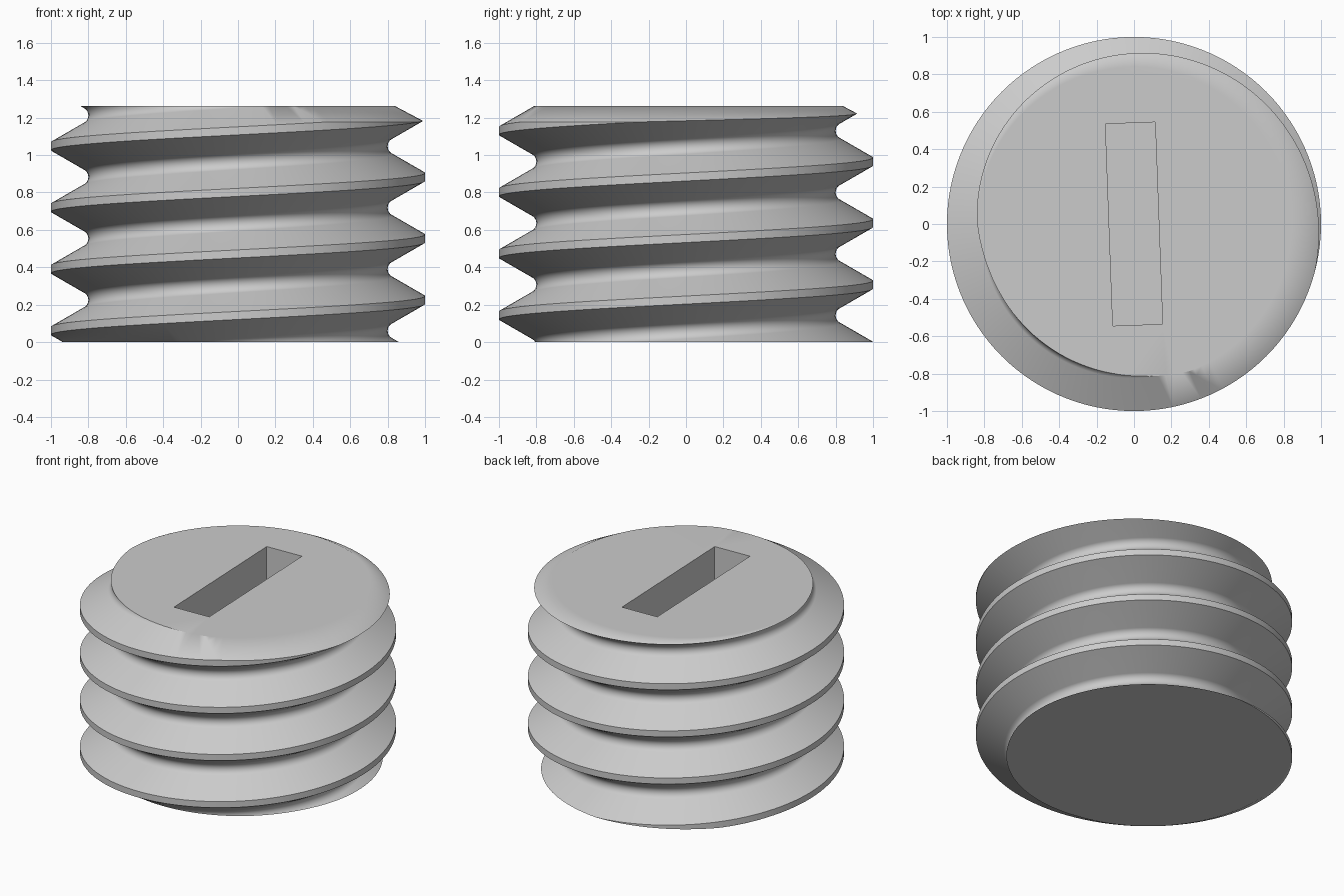
import bpy, bmesh, math
from mathutils import Vector

if "Cube" in bpy.data.objects:
    bpy.data.objects.remove(bpy.data.objects["Cube"])

PITCH, HEIGHT = 0.329, 1.262
CREST_Z = 0.225            # crest height at angle zero
FLAT = 0.0215              # half width of the crest flat
ROOT_R, FILLET = 0.80, 0.0487
SEG = 120                  # segments per turn

grey = bpy.data.materials.new("light_grey")
grey.diffuse_color = (0.6, 0.6, 0.6, 1)
grey.use_nodes = True
grey.node_tree.nodes["Principled BSDF"].inputs["Base Color"].default_value = grey.diffuse_color


def make(name, bm):
    bmesh.ops.recalc_face_normals(bm, faces=bm.faces)
    me = bpy.data.meshes.new(name)
    bm.to_mesh(me)
    bm.free()
    me.materials.append(grey)
    ob = bpy.data.objects.new(name, me)
    bpy.context.collection.objects.link(ob)
    return ob


# Thread profile over one pitch: crest flat, 30 degree flank, rounded root, flank
half = PITCH / 2
profile = [(1.0, -FLAT), (1.0, FLAT)]
for i in range(9):
    a = math.radians(-60 + 120 * i / 8)
    profile.append((ROOT_R + FILLET * (1 - math.cos(a)), half + FILLET * math.sin(a)))
profile.append((1.0, PITCH - FLAT))

# Threaded rod: profile swept along the helix, then trimmed flat at both ends
bm = bmesh.new()
rows = []
for j in range(-3 * SEG, 5 * SEG + 1):
    t = 2 * math.pi * j / SEG
    z0 = CREST_Z + PITCH * j / SEG
    rows.append([bm.verts.new((r * math.cos(t), r * math.sin(t), z0 + z)) for r, z in profile])
for a, b in zip(rows, rows[1:]):
    for k in range(len(profile) - 1):
        bm.faces.new((a[k], b[k], b[k + 1], a[k + 1]))
bmesh.ops.remove_doubles(bm, verts=bm.verts, dist=1e-5)
for z, n in ((0, -1), (HEIGHT + 0.1, 1)):
    bmesh.ops.bisect_plane(bm, geom=bm.verts[:] + bm.edges[:] + bm.faces[:], dist=1e-6,
                           plane_co=(0, 0, z), plane_no=(0, 0, n), clear_outer=True)
    rim = [e for e in bm.edges if e.is_boundary and all(abs(v.co.z - z) < 1e-4 for v in e.verts)]
    bmesh.ops.contextual_create(bm, geom=rim)
screw = make("threaded_plug", bm)

# Blank with the chamfered top
bm = bmesh.new()
rings = []
for r, z in ((1.1, -0.2), (1.1, HEIGHT - 0.26 * 0.53), (0.84, HEIGHT)):
    rings.append([bm.verts.new((r * math.cos(2 * math.pi * (i + .5) / SEG),
                                r * math.sin(2 * math.pi * (i + .5) / SEG), z)) for i in range(SEG)])
for a, b in zip(rings, rings[1:]):
    for i in range(SEG):
        k = (i + 1) % SEG
        bm.faces.new((a[i], a[k], b[k], b[i]))
bm.faces.new(rings[0])
bm.faces.new(rings[-1])
blank = make("chamfer_cutter", bm)

# Screwdriver slot
bm = bmesh.new()
bmesh.ops.create_cube(bm, size=1)
bmesh.ops.scale(bm, vec=(0.266, 1.08, 0.8), verts=bm.verts)
slot = make("slot_cutter", bm)
slot.location.z = HEIGHT
slot.rotation_euler.z = math.radians(2.1)

for cutter, op in ((blank, 'INTERSECT'), (slot, 'DIFFERENCE')):
    m = screw.modifiers.new(cutter.name, 'BOOLEAN')
    m.object, m.operation, m.solver = cutter, op, 'EXACT'
    cutter.hide_render = True
    cutter.hide_set(True)

# Bake the cuts, then smooth the thread while keeping its edges crisp
bpy.context.view_layer.objects.active = screw
screw.select_set(True)
for m in list(screw.modifiers):
    bpy.ops.object.modifier_apply(modifier=m.name)
for cutter in (blank, slot):
    bpy.data.objects.remove(cutter)
bpy.ops.object.shade_smooth_by_angle(angle=math.radians(30))
w = screw.modifiers.new("weighted_normals", 'WEIGHTED_NORMAL')
w.keep_sharp = True
